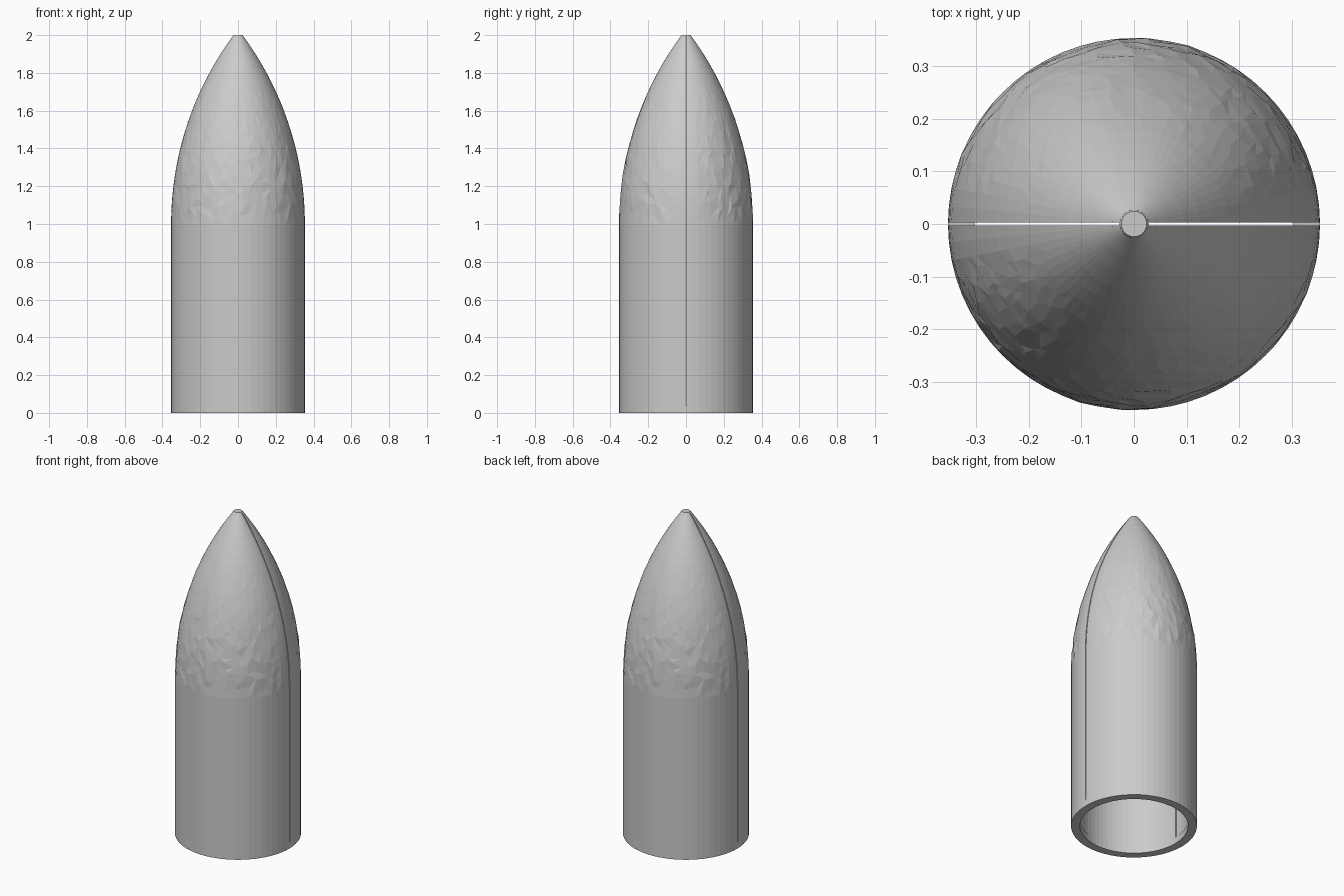
import bpy, bmesh, random
from math import sin, cos, pi, sqrt

random.seed(4)
cube = bpy.data.objects.get("Cube")
if cube:
    bpy.data.objects.remove(cube, do_unlink=True)

R, TIP, SHOULDER, TOP = 0.354, 0.024, 1.0, 2.0
WALL, GAP, RING = 0.05, 0.003, 0.04
COLS = 32

grey = bpy.data.materials.new("light_grey")
grey.use_nodes = True
colour = (0.6, 0.6, 0.59, 1)
grey.diffuse_color = colour
grey.node_tree.nodes["Principled BSDF"].inputs["Base Color"].default_value = colour


def ogive(z, base, tip, top):
    """Radius of a tangent ogive standing on a cylinder."""
    if z <= SHOULDER:
        return base
    length, drop = top - SHOULDER, base - tip
    rho = (length ** 2 + drop ** 2) / (2 * drop)
    return base - rho + sqrt(max(rho ** 2 - (z - SHOULDER) ** 2, 0))


def finish(bm, name):
    bmesh.ops.recalc_face_normals(bm, faces=bm.faces)
    mesh = bpy.data.meshes.new(name)
    bm.to_mesh(mesh)
    bm.free()
    mesh.materials.append(grey)
    ob = bpy.data.objects.new(name, mesh)
    bpy.context.collection.objects.link(ob)
    return ob


def half_shell(name):
    bm = bmesh.new()
    steps = 20
    levels = [RING] + [SHOULDER + (TOP - 0.004 - SHOULDER) * i / steps for i in range(steps + 1)]
    outer, inner = [], []
    for z in levels:
        rough = 1.03 < z < 1.72
        fade = (1.9 - z) / 0.85
        orow, irow = [], []
        for c in range(COLS + 1):
            a, h, bump = pi * c / COLS, z, 0
            # hammered band, left plain beside the slit
            if rough and 2 < c < COLS - 2:
                a += random.uniform(-0.4, 0.4) * pi / COLS
                h += random.uniform(-0.02, 0.02)
                bump = random.uniform(-0.004, 0.002) * fade
            r = ogive(h, R, TIP, TOP) + bump
            orow.append(bm.verts.new((r * cos(a), max(r * sin(a), GAP), h)))
            # smooth inner wall
            a = pi * c / COLS
            hi = RING + (z - RING) * (1.93 - RING) / (TOP - RING)
            r = ogive(hi, R - WALL + 0.004, 0.004, 1.93)
            irow.append(bm.verts.new((r * cos(a), max(r * sin(a), GAP), hi)))
        outer.append(orow)
        inner.append(irow)
    for rows in (outer, inner):
        for low, high in zip(rows, rows[1:]):
            for c in range(COLS):
                bm.faces.new((low[c], low[c + 1], high[c + 1], high[c]))
    # close the slit sides, the foot and the tip
    for c in (0, COLS):
        for k in range(len(levels) - 1):
            bm.faces.new((outer[k][c], outer[k + 1][c], inner[k + 1][c], inner[k][c]))
    for k in (0, -1):
        for c in range(COLS):
            bm.faces.new((outer[k][c], outer[k][c + 1], inner[k][c + 1], inner[k][c]))
    bmesh.ops.triangulate(bm, faces=[f for f in bm.faces if f.calc_center_median().z > SHOULDER])
    return finish(bm, name)


# two matching halves, the second turned half way round
back = half_shell("back_half_shell")
front = bpy.data.objects.new("front_half_shell", back.data.copy())
front.rotation_euler.z = pi
bpy.context.collection.objects.link(front)

# ring joining the halves at the foot
bm = bmesh.new()
loops = []
for r, z in ((R - WALL, 0), (R, 0), (R, RING), (R - WALL, RING)):
    loops.append([bm.verts.new((r * cos(pi * c / COLS), r * sin(pi * c / COLS), z))
                  for c in range(2 * COLS)])
for k in range(4):
    p, q = loops[k], loops[(k + 1) % 4]
    for c in range(2 * COLS):
        d = (c + 1) % (2 * COLS)
        bm.faces.new((p[c], p[d], q[d], q[c]))
finish(bm, "base_ring")

# small flat cap at the tip
bm = bmesh.new()
bmesh.ops.create_cone(bm, cap_ends=True, segments=COLS, radius1=TIP + 0.004,
                      radius2=TIP, depth=0.007)
bmesh.ops.translate(bm, verts=bm.verts, vec=(0, 0, TOP - 0.0035))
finish(bm, "tip_cap")
